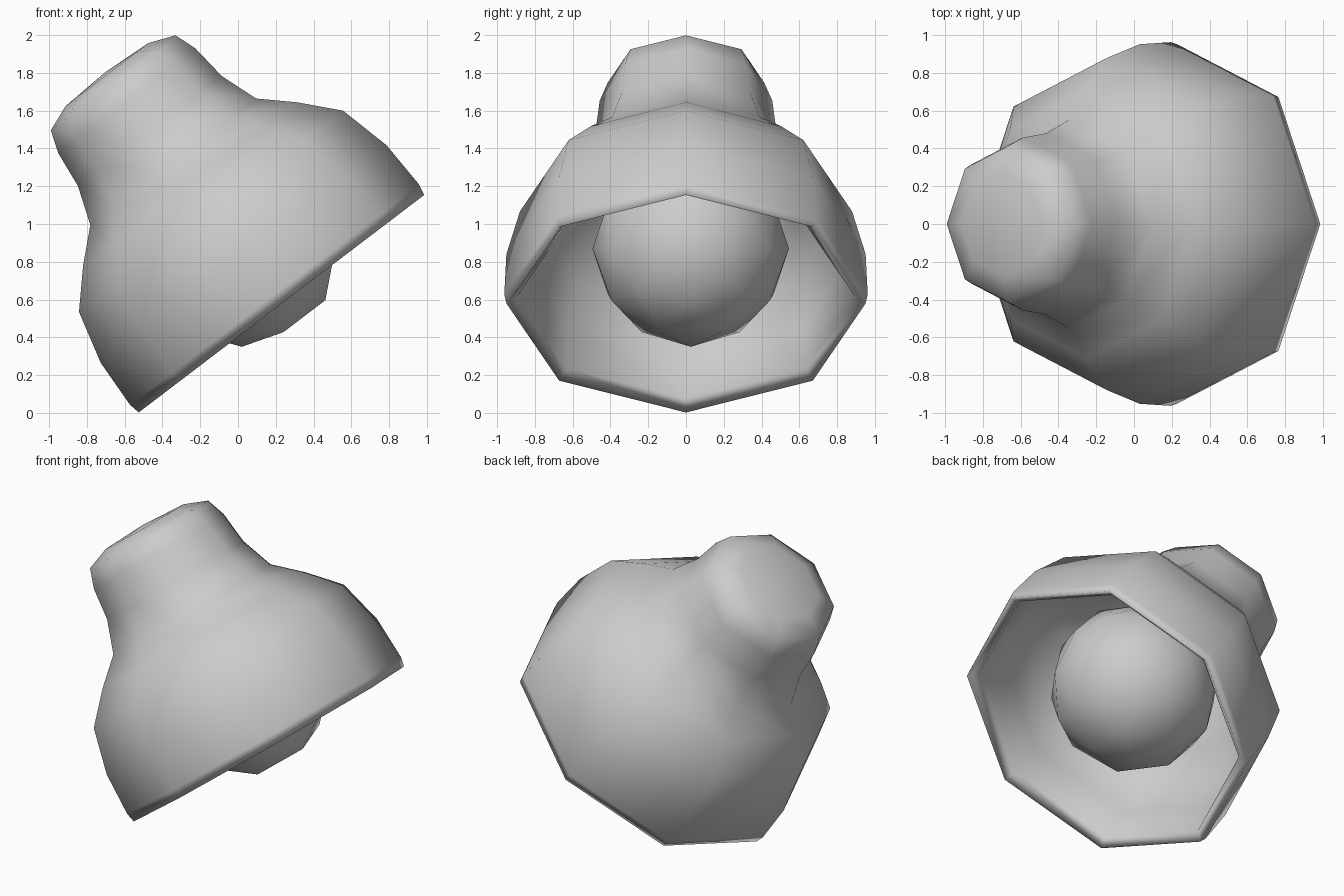
import bpy, bmesh, math
from mathutils import Matrix

if "Cube" in bpy.data.objects:
    bpy.data.objects.remove(bpy.data.objects["Cube"])

SIDES = 8
TILT = math.radians(-37.3)
RIM_CENTRE = (0.23, 0, 0.578)


def finish(name, bm, matrix):
    bmesh.ops.transform(bm, matrix=matrix, verts=bm.verts)
    bmesh.ops.recalc_face_normals(bm, faces=bm.faces)
    for f in bm.faces:
        f.smooth = True
    mesh = bpy.data.meshes.new(name)
    bm.to_mesh(mesh)
    bm.free()
    obj = bpy.data.objects.new(name, mesh)
    bpy.context.collection.objects.link(obj)
    return obj


def lathe(name, profile, matrix):
    """Turn (radius, height) points around z; radius 0 makes a pole."""
    bm = bmesh.new()
    rings = []
    for r, h in profile:
        n = SIDES if r > 0 else 1
        rings.append([bm.verts.new((r * math.cos(i * math.tau / SIDES),
                                    r * math.sin(i * math.tau / SIDES), h))
                      for i in range(n)])
    for a, b in zip(rings, rings[1:]):
        for i in range(SIDES):
            j = (i + 1) % SIDES
            quad = [a[i % len(a)], a[j % len(a)], b[j % len(b)], b[i % len(b)]]
            bm.faces.new(list(dict.fromkeys(quad)))
    return finish(name, bm, matrix)


# Lamp shade: outside from cap to rim, then back up the inside
outer = [(0, 1.54), (0.275, 1.525), (0.415, 1.47), (0.457, 1.35), (0.479, 1.15),
         (0.552, 0.945), (0.712, 0.798), (0.879, 0.615), (0.951, 0.33),
         (0.962, 0.06), (0.950, 0.0)]
inner = [(0.893, 0.05), (0.882, 0.32), (0.815, 0.58), (0.67, 0.735),
         (0.49, 0.90), (0.41, 1.14), (0.388, 1.34), (0.35, 1.42), (0, 1.46)]
lathe("lamp_shade", outer + inner,
      Matrix.Translation(RIM_CENTRE) @ Matrix.Rotation(TILT, 4, 'Y'))

# Bulb inside the shade
bm = bmesh.new()
bmesh.ops.create_icosphere(bm, subdivisions=2, radius=0.52)
finish("bulb", bm, Matrix.Translation((0.02, 0.025, 0.87)))
